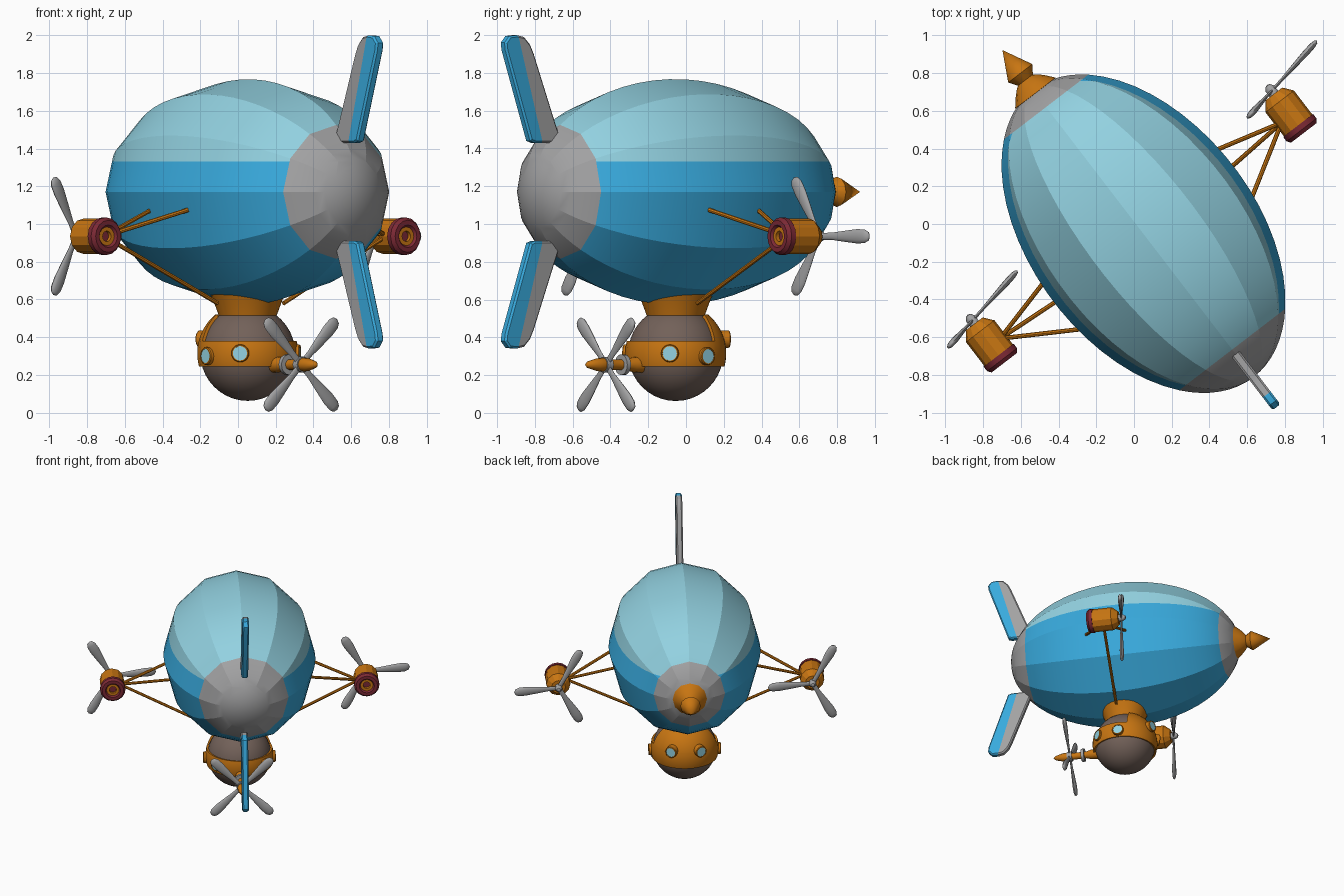
import bpy, bmesh, math
from mathutils import Matrix, Vector

if "Cube" in bpy.data.objects:
    bpy.data.objects.remove(bpy.data.objects["Cube"])

def mat(name, r, g, b):
    m = bpy.data.materials.new(name)
    m.diffuse_color = (r, g, b, 1)
    m.use_nodes = True
    m.node_tree.nodes["Principled BSDF"].inputs["Base Color"].default_value = m.diffuse_color
    return m

LIGHT = mat("pale_blue", 0.29, 0.64, 0.75)
BLUE = mat("strong_blue", 0.04, 0.40, 0.72)
GREY = mat("metal_grey", 0.36, 0.36, 0.365)
ORANGE = mat("burnt_orange", 0.58, 0.18, 0.006)
BROWN = mat("dark_brown", 0.17, 0.12, 0.10)
MAROON = mat("maroon", 0.20, 0.022, 0.035)

# Local frame: +y is the nose, +x its right side; whole ship is turned on the ground
SHIP = Matrix.Translation((0.006, 0.005, 0)) @ Matrix.Rotation(math.radians(37.5), 4, 'Z')
T = lambda x, y, z: Matrix.Translation((x, y, z))
ALONG = Matrix.Rotation(-math.pi / 2, 4, 'X')      # turns a lathe axis towards the nose
AXIS_Z = 1.17

def finish(name, bm, mats, angle=35):
    bmesh.ops.recalc_face_normals(bm, faces=bm.faces[:])
    bm.transform(SHIP)
    me = bpy.data.meshes.new(name)
    bm.to_mesh(me)
    bm.free()
    for m in mats:
        me.materials.append(m)
    me.shade_smooth()
    me.set_sharp_from_angle(angle=math.radians(angle))
    ob = bpy.data.objects.new(name, me)
    bpy.context.collection.objects.link(ob)
    return ob

def lathe_bm(profile, segs, M, closed=False):
    """Revolve (height, radius) points about z, then place with M."""
    bm = bmesh.new()
    rings = []
    for h, r in profile:
        if r < 1e-5:
            rings.append([bm.verts.new((0, 0, h))] * segs)
        else:
            rings.append([bm.verts.new((r * math.cos(2 * math.pi * i / segs),
                                        r * math.sin(2 * math.pi * i / segs), h)) for i in range(segs)])
    pairs = list(zip(rings, rings[1:])) + ([(rings[-1], rings[0])] if closed else [])
    for a, b in pairs:
        for i in range(segs):
            j = (i + 1) % segs
            vs = list(dict.fromkeys([a[i], a[j], b[j], b[i]]))
            if len(vs) > 2:
                bm.faces.new(vs)
    bm.transform(M)
    return bm

def lathe(name, profile, segs, M, m, closed=False, angle=35):
    return finish(name, lathe_bm(profile, segs, M, closed), [m], angle)

def cut(bm, co, no):
    bmesh.ops.bisect_plane(bm, geom=bm.verts[:] + bm.edges[:] + bm.faces[:],
                           plane_co=co, plane_no=no, dist=1e-5)

def rod(name, a, b, r, m):
    a, b = Vector(a), Vector(b)
    d = b - a
    M = Matrix.Translation(a) @ d.to_track_quat('Z', 'Y').to_matrix().to_4x4()
    lathe(name, [(0, 0), (0, r), (d.length, r), (d.length, 0)], 8, M, m)

# Hull: twelve-sided ellipsoid, cut level where the two blues meet
marks = [10.1, 28.2, 143.6, 180]
angles = [marks[k] + (marks[k + 1] - marks[k]) * i / n
          for k, n in enumerate((4, 18, 8)) for i in range(n)] + [180]
prof = []
for a in angles:
    c, s = math.cos(math.radians(a)), math.sin(math.radians(a))
    prof.append((-0.08 + c * (0.97 if c > 0 else 0.95), 0.597 * s if a < 180 else 0))
bm = lathe_bm(prof, 12, T(0, 0, AXIS_Z) @ ALONG)
cut(bm, (0, 0, 1.33), (0, 0, 1))
for f in bm.faces:
    c = f.calc_center_median()
    f.material_index = 2 if c.y < -0.845 or c.y > 0.775 else (0 if c.z > 1.33 else 1)
finish("hull", bm, [LIGHT, BLUE, GREY], 13)

# Nose cap and spike
lathe("nose_cap", [(0.85, 0), (0.868, 0.135), (0.91, 0.10), (0.94, 0.07), (0.955, 0.05),
                   (1.0, 0.08), (1.02, 0.07), (1.155, 0)], 12, T(0, 0, AXIS_Z) @ ALONG, ORANGE)

# Tail fins, one above and one below, with a blue rear stripe
FIN = [(-1.06, 1.44), (-1.225, 1.92), (-1.23, 1.96), (-1.20, 1.995), (-1.15, 2.0), (-1.10, 1.99),
       (-1.06, 1.95), (-1.035, 1.90), (-0.91, 1.58), (-0.87, 1.48), (-0.88, 1.445), (-0.91, 1.43), (-1.03, 1.43)]
for name, s in (("upper_fin", 1), ("lower_fin", -1)):
    bm = bmesh.new()
    face = bm.faces.new([bm.verts.new((-0.026, y, AXIS_Z + s * (z - AXIS_Z))) for y, z in FIN])
    ext = bmesh.ops.extrude_face_region(bm, geom=[face])
    bmesh.ops.translate(bm, vec=(0.052, 0, 0), verts=[v for v in ext["geom"] if isinstance(v, bmesh.types.BMVert)])
    rim = [e for e in bm.edges if abs(e.verts[0].co.x - e.verts[1].co.x) < 0.01]
    bmesh.ops.bevel(bm, geom=rim, offset=0.01, segments=1, affect='EDGES')
    p, n = Vector((0, -0.985, AXIS_Z + s * 0.27)), Vector((0, 0.54, s * 0.155))
    cut(bm, p, n)
    for f in bm.faces:
        f.material_index = 1 if (f.calc_center_median() - p).dot(n) < 0 else 0
    finish(name, bm, [GREY, BLUE], 25)

# Propeller blades, paddle shaped
def blades(name, hub, turn, degs, length):
    shape = [(0, 0), (0.0, 0.018), (0.25, 0.019), (0.5, 0.029), (0.75, 0.038),
             (0.9, 0.036), (0.97, 0.024), (1, 0)]
    for k, d in enumerate(degs):
        M = (T(*hub) @ Matrix.Rotation(math.radians(turn), 4, 'Z')
             @ Matrix.Rotation(math.radians(d), 4, 'Y') @ Matrix.Diagonal((1, 0.45, 1, 1)))
        lathe(f"{name}_blade_{k + 1}", [(h * length, r) for h, r in shape], 12, M, GREY, angle=50)

# Side engines with struts
EZ = 0.935
for side, s in (("left", -1), ("right", 1)):
    E = T(s, 0, EZ) @ ALONG
    lathe(side + "_engine", [(0.095, 0), (0.095, 0.055), (0.045, 0.095), (-0.125, 0.095), (-0.125, 0)], 12, E, ORANGE, angle=20)
    lathe(side + "_exhaust_ring", [(-0.115, 0.05), (-0.115, 0.1), (-0.145, 0.1), (-0.165, 0.085), (-0.165, 0.06),
                                   (-0.15, 0.048)], 16, E, MAROON, True)
    lathe(side + "_exhaust_nozzle", [(-0.12, 0.05), (-0.152, 0.05), (-0.152, 0.028), (-0.12, 0.028)], 16, E, ORANGE, True)
    lathe(side + "_exhaust_core", [(-0.12, 0), (-0.12, 0.03), (-0.13, 0.03), (-0.13, 0)], 16, E, MAROON)
    lathe(side + "_hub", [(0.08, 0), (0.08, 0.028), (0.13, 0.028), (0.15, 0.015), (0.155, 0)], 12, E, GREY)
    blades(side + "_engine", (s, 0.115, EZ), 10.5, (90, 210, 330), 0.36)
    for k, end in enumerate(((0.56, 0.05, 1.07), (0.555, -0.28, 1.075), (0.22, -0.10, 0.58))):
        rod(f"{side}_strut_{k + 1}", (s * 0.94, -0.05, EZ), (s * end[0], end[1], end[2]), 0.012, ORANGE)

# Gondola ball and the collar joining it to the hull
GY, GZ, GR = -0.075, 0.315, 0.252
G = T(0, GY, 0)
ball = [(GZ - r * math.cos(math.pi * i / 20), r * math.sin(math.pi * i / 20) if 0 < i < 20 else 0)
        for r in (GR,) for i in range(21)]
lathe("gondola", ball, 32, G, BROWN)
lathe("collar", [(0.49, 0), (0.49, 0.145), (0.505, 0.15), (0.60, 0.185), (0.66, 0.215), (0.66, 0)], 32, G, ORANGE)

# Orange belt round the gondola, rising to the collar at the nose
r = 0.268
bm = lathe_bm([(GZ + r * math.sin(math.radians(a)), r * math.cos(math.radians(a))) for a in range(-30, 51, 5)], 32, G)
for co, no in (((0, 0, 0.245), (0, 0, 1)), ((0, 0, 0.38), (0, 0, 1)), ((0, GY + 0.07, 0), (0, 1, 0))):
    cut(bm, co, no)
drop = []
for f in bm.faces:
    c = f.calc_center_median()
    if c.z < 0.245 or (c.z > 0.38 and c.y < GY + 0.07):
        drop.append(f)
bmesh.ops.delete(bm, geom=drop, context='FACES')
bmesh.ops.recalc_face_normals(bm, faces=bm.faces[:])
bmesh.ops.solidify(bm, geom=bm.faces[:], thickness=0.02)
finish("gondola_belt", bm, [ORANGE])

# Round windows: (bearing from the nose, height, rim reach)
for side, s in (("left", 1), ("right", -1)):
    for label, deg, z, reach in (("front", 25, 0.39, 0.285), ("side", 90, 0.30, 0.28), ("rear", 134, 0.315, 0.275)):
        M = G @ T(0, 0, z) @ Matrix.Rotation(math.radians(s * deg), 4, 'Z') @ ALONG
        lathe(f"{side}_{label}_window_rim", [(0.20, 0.038), (0.20, 0.047), (reach, 0.047), (reach + 0.005, 0.043),
                                             (reach + 0.005, 0.038)], 20, M, ORANGE, True)
        lathe(f"{side}_{label}_window", [(0.20, 0), (0.20, 0.039), (reach + 0.002, 0.039), (reach + 0.002, 0)], 20, M, LIGHT)

# Rear shaft, spike and four-bladed propeller
R = T(0, 0, 0.255) @ ALONG
lathe("rear_shaft", [(-0.25, 0), (-0.25, 0.045), (-0.36, 0.04), (-0.40, 0.028), (-0.52, 0.028), (-0.56, 0.036),
                     (-0.60, 0.034), (-0.66, 0.018), (-0.68, 0)], 16, R, ORANGE)
lathe("shaft_ring", [(-0.415, 0.02), (-0.415, 0.055), (-0.44, 0.055), (-0.44, 0.02)], 16, R, GREY, True)
lathe("rear_hub", [(-0.52, 0.02), (-0.52, 0.042), (-0.56, 0.042), (-0.56, 0.02)], 16, R, GREY, True)
blades("rear", (0, -0.54, 0.255), 0, (45, 135, 225, 315), 0.34)
